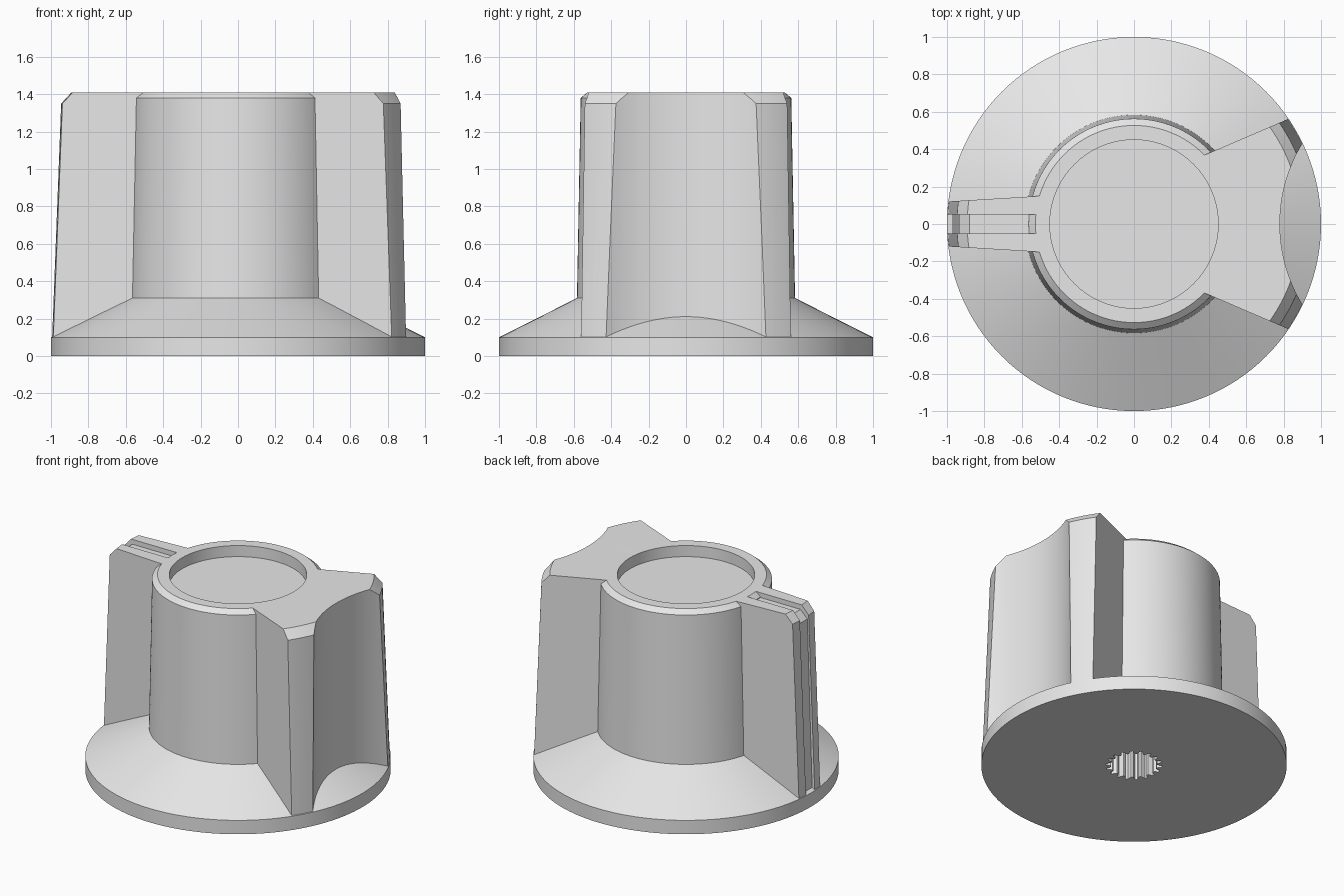
import bpy, bmesh, math
from mathutils import Vector

cube = bpy.data.objects.get("Cube")
if cube:
    bpy.data.objects.remove(cube, do_unlink=True)

TOP = 1.41

plastic = bpy.data.materials.new("grey plastic")
plastic.use_nodes = True
grey = (0.8, 0.8, 0.8, 1)
plastic.diffuse_color = grey
for node in plastic.node_tree.nodes:
    if node.type == 'BSDF_PRINCIPLED':
        node.inputs["Base Color"].default_value = grey


def finish(name, bm):
    bmesh.ops.recalc_face_normals(bm, faces=bm.faces)
    mesh = bpy.data.meshes.new(name)
    bm.to_mesh(mesh)
    bm.free()
    mesh.materials.append(plastic)
    obj = bpy.data.objects.new(name, mesh)
    bpy.context.collection.objects.link(obj)
    return obj


def lathe(name, profile, steps=128):
    """Revolve (radius, height) points that start and end on the axis."""
    bm = bmesh.new()
    verts = [bm.verts.new((r, 0, z)) for r, z in profile]
    edges = [bm.edges.new(pair) for pair in zip(verts, verts[1:])]
    bmesh.ops.spin(bm, geom=verts + edges, cent=(0, 0, 0), axis=(0, 0, 1),
                   angle=math.tau, steps=steps, use_merge=False)
    bmesh.ops.remove_doubles(bm, verts=bm.verts, dist=0.0001)
    return finish(name, bm)


def prism(name, points, low, high, upright=False):
    """Extrude an outline along z, or an x-z outline along y when upright."""
    bm = bmesh.new()
    place = (lambda a, b: (a, low, b)) if upright else (lambda a, b: (a, b, low))
    face = bm.faces.new([bm.verts.new(place(a, b)) for a, b in points])
    step = Vector((0, high - low, 0) if upright else (0, 0, high - low))
    result = bmesh.ops.extrude_face_region(bm, geom=[face])
    moved = [v for v in result["geom"] if isinstance(v, bmesh.types.BMVert)]
    bmesh.ops.translate(bm, verts=moved, vec=step)
    return finish(name, bm)


def circle(cx, radius, count):
    return [(cx + radius * math.cos(math.tau * i / count),
             radius * math.sin(math.tau * i / count)) for i in range(count)]


def combine(target, tool, operation):
    tool.hide_render = True
    mod = target.modifiers.new("combine", 'BOOLEAN')
    mod.operation, mod.solver, mod.object = operation, 'EXACT', tool
    bpy.context.view_layer.objects.active = target
    bpy.ops.object.modifier_apply(modifier=mod.name)
    bpy.data.objects.remove(tool, do_unlink=True)


def envelope():
    """Tapered, chamfered limit of the grip's outer faces."""
    return lathe("grip_envelope", [(0, 0.05), (0.99, 0.05), (0.995, 0.1),
                                   (0.947, 1.35), (0.892, TOP), (0, TOP)])


# Flange, cone and drum in one turned profile
knob = lathe("control_knob", [(0, 0), (1, 0), (1, 0.1), (0.583, 0.31),
                              (0.563, 1.38), (0.527, TOP), (0, TOP)])

# Pointer fin with its indicator groove
fin = prism("pointer_fin", [(-1.1, -0.114), (-0.3, -0.162),
                            (-0.3, 0.162), (-1.1, 0.114)], 0, 1.6)
combine(fin, envelope(), 'INTERSECT')
groove = prism("groove_cutter", [(-0.487, 1.45), (-0.55, 1.375), (-0.88, 1.375),
                                 (-0.935, 1.32), (-0.977, 0), (-1.2, 0),
                                 (-1.2, 1.45)], -0.05, 0.05, upright=True)
combine(fin, groove, 'DIFFERENCE')

# Flared finger grip with a scooped outer side
wing = prism("finger_grip", [(0.2, -0.293), (1.1, -0.68),
                             (1.1, 0.68), (0.2, 0.293)], 0, 1.6)
combine(wing, envelope(), 'INTERSECT')
combine(wing, prism("scoop_cutter", circle(1.61, 0.83, 160), -0.1, 1.7), 'DIFFERENCE')

combine(knob, fin, 'UNION')
combine(knob, wing, 'UNION')

# Round recess in the top
combine(knob, prism("recess_cutter", circle(0, 0.45, 128), 1.33, 1.6), 'DIFFERENCE')

# Splined shaft hole underneath
teeth = 18
spline = []
for i in range(teeth * 4):
    radius = 0.185 if i % 4 < 2 else 0.152
    angle = math.tau * (i + 0.5) / (teeth * 4)
    spline.append((radius * math.cos(angle), radius * math.sin(angle)))
combine(knob, prism("shaft_cutter", spline, -0.1, 0.9), 'DIFFERENCE')

# Smooth round walls, crisp edges
bpy.ops.object.select_all(action='DESELECT')
knob.select_set(True)
bpy.context.view_layer.objects.active = knob
bpy.ops.object.shade_smooth_by_angle(angle=math.radians(15))
